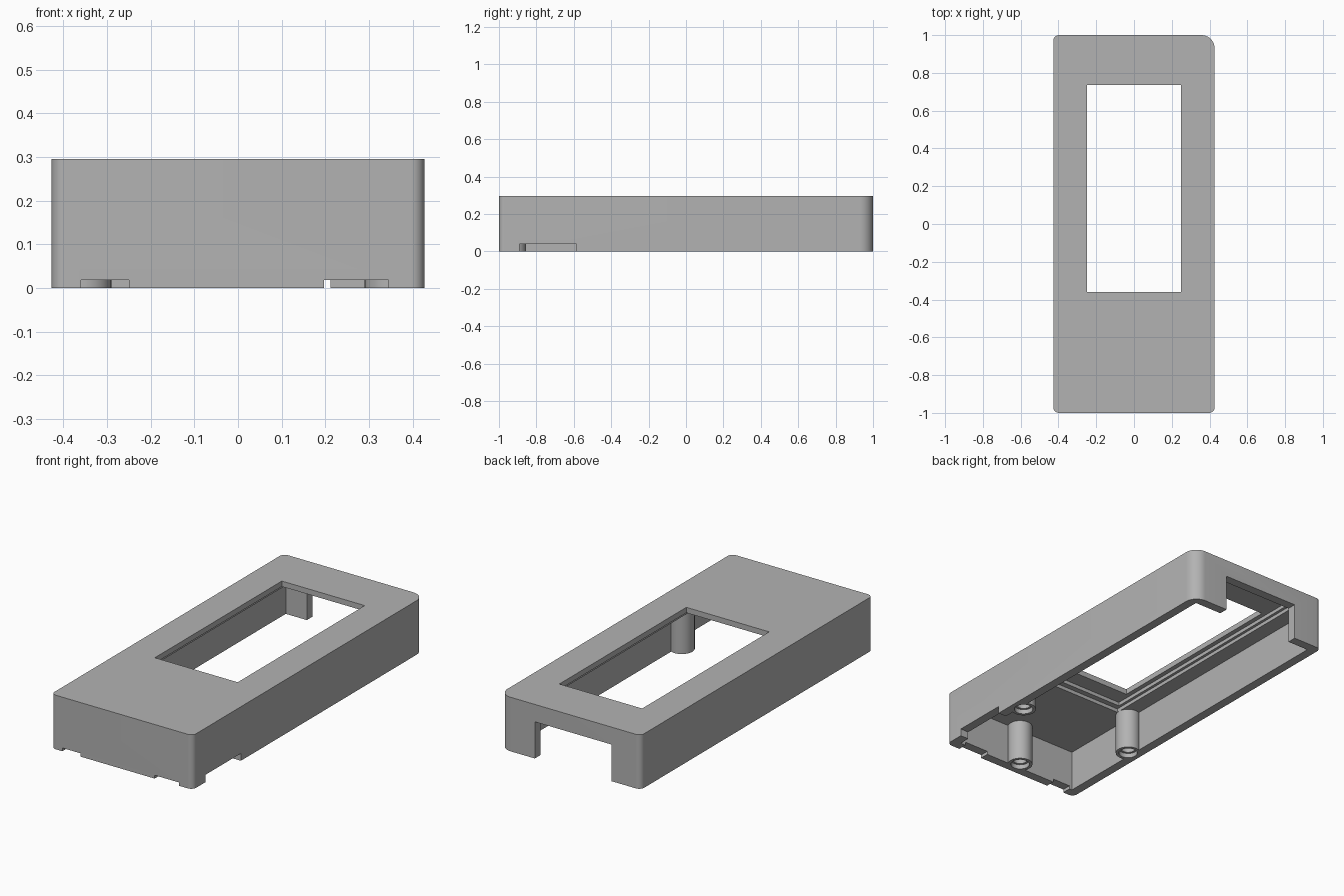
import bpy, bmesh, math
from mathutils import Vector

cube = bpy.data.objects.get("Cube")
if cube:
    bpy.data.objects.remove(cube, do_unlink=True)

grey = bpy.data.materials.new("matte_grey")
grey.use_nodes = True
colour = (0.45, 0.45, 0.45, 1)
grey.diffuse_color = colour
grey.node_tree.nodes["Principled BSDF"].inputs["Base Color"].default_value = colour


def rounded_rect(x0, x1, y0, y1, radii, steps=10):
    """Outline points, counter-clockwise from the front -x corner."""
    corners = [(x0, y0, 1, 1), (x1, y0, -1, 1), (x1, y1, -1, -1), (x0, y1, 1, -1)]
    points = []
    for i, ((x, y, sx, sy), r) in enumerate(zip(corners, radii)):
        if r == 0:
            points.append((x, y))
            continue
        for k in range(steps + 1):
            a = math.pi * (1 + i / 2 + k / steps / 2)
            points.append((x + sx * r + r * math.cos(a), y + sy * r + r * math.sin(a)))
    return points


def prism(name, outline, z0, z1):
    """Solid made by raising an outline from z0 to z1."""
    bm = bmesh.new()
    base = bm.faces.new([bm.verts.new((x, y, z0)) for x, y in outline])
    top = bmesh.ops.extrude_face_region(bm, geom=[base])["geom"]
    bmesh.ops.translate(bm, verts=[v for v in top if isinstance(v, bmesh.types.BMVert)],
                        vec=Vector((0, 0, z1 - z0)))
    bmesh.ops.recalc_face_normals(bm, faces=bm.faces)
    mesh = bpy.data.meshes.new(name)
    bm.to_mesh(mesh)
    bm.free()
    mesh.materials.append(grey)
    obj = bpy.data.objects.new(name, mesh)
    bpy.context.collection.objects.link(obj)
    return obj


def box(name, x0, x1, y0, y1, z0, z1):
    return prism(name, rounded_rect(x0, x1, y0, y1, (0, 0, 0, 0)), z0, z1)


def cylinder(name, x, y, r, z0, z1):
    ring = [i * math.tau / 40 for i in range(40)]
    return prism(name, [(x + r * math.cos(a), y + r * math.sin(a)) for a in ring], z0, z1)


def combine(body, tool, operation):
    """Apply one boolean and discard the tool."""
    tool.hide_render = True
    mod = body.modifiers.new(tool.name, "BOOLEAN")
    mod.operation = operation
    mod.solver = "EXACT"
    mod.object = tool
    bpy.context.view_layer.objects.active = body
    bpy.ops.object.modifier_apply(modifier=mod.name)
    bpy.data.objects.remove(tool, do_unlink=True)


W, L, H = 0.427, 1.0, 0.295
WALL, CEILING, LOW = 0.05, 0.225, -0.1
ix, iy = W - WALL, L - WALL

# outer block with one larger corner, then hollowed from below
case = prism("case_shell", rounded_rect(-W, W, -L, L, (0.03, 0.03, 0.07, 0.03)), 0, H)
combine(case, box("cavity", -ix, ix, -iy, iy, LOW, CEILING), "DIFFERENCE")

# stepped recess and window in the top
combine(case, box("outer_recess", -0.29, 0.29, -0.48, iy - 0.002, 0.1, 0.245), "DIFFERENCE")
combine(case, box("inner_recess", -0.275, 0.275, -0.45, iy - 0.02, 0.1, 0.265), "DIFFERENCE")
combine(case, box("window", -0.25, 0.25, -0.36, 0.735, 0.1, 0.4), "DIFFERENCE")

# opening in the back wall, notches in the front and left walls
combine(case, box("back_opening", -0.25, 0.212, 0.9, 1.1, LOW, 0.2), "DIFFERENCE")
combine(case, box("front_notch_a", -0.36, -0.25, -1.1, -iy + 0.01, LOW, 0.018), "DIFFERENCE")
combine(case, box("front_notch_b", 0.197, 0.345, -1.1, -iy + 0.01, LOW, 0.018), "DIFFERENCE")
combine(case, box("side_notch", ix - 0.01, 0.6, -0.89, -0.585, LOW, 0.04), "DIFFERENCE")

# three hollow screw posts with counterbored ends
for x, y in ((-0.354, -0.47), (0.354, -0.47), (0, -0.92)):
    combine(case, cylinder("post", x, y, 0.064, 0, 0.26), "UNION")
    combine(case, cylinder("counterbore", x, y, 0.048, LOW, 0.025), "DIFFERENCE")
    combine(case, cylinder("screw_hole", x, y, 0.036, LOW, 0.2), "DIFFERENCE")

bpy.ops.object.select_all(action="DESELECT")
case.select_set(True)
bpy.context.view_layer.objects.active = case
bpy.ops.object.shade_smooth_by_angle(angle=math.radians(30))
